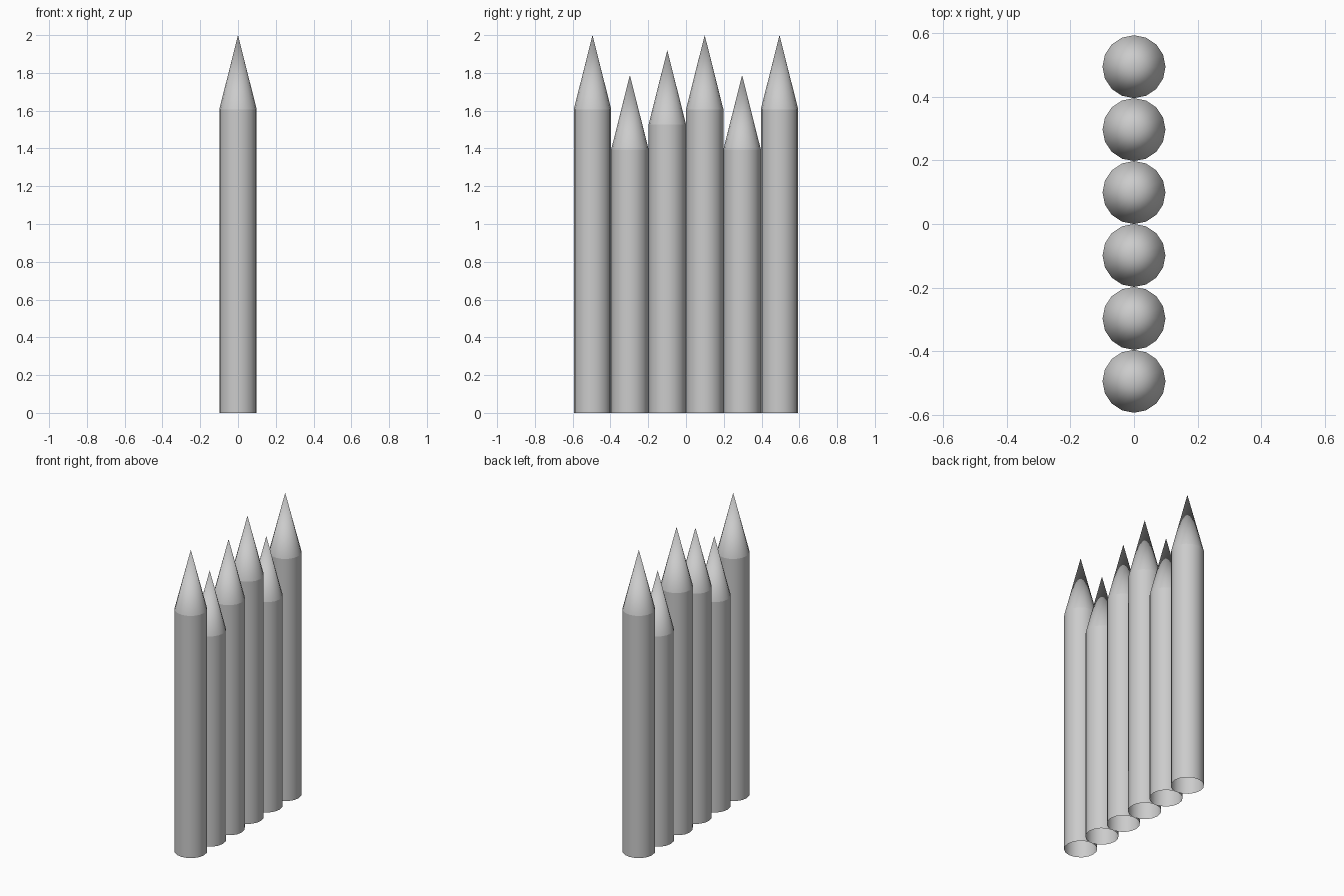
import bpy, bmesh
from math import cos, sin, tau

if "Cube" in bpy.data.objects:
    bpy.data.objects.remove(bpy.data.objects["Cube"])

SIDES, RADIUS, SPACING, TIP = 16, 0.099, 0.198, 0.393
SHOULDERS = [1.607, 1.395, 1.527, 1.607, 1.395, 1.607]  # from -y to +y


def stake(name, y, shoulder):
    bm = bmesh.new()
    ring = [(RADIUS * cos(tau * i / SIDES), RADIUS * sin(tau * i / SIDES)) for i in range(SIDES)]
    low = [bm.verts.new((a, b, 0)) for a, b in ring]
    top = [bm.verts.new((a, b, shoulder)) for a, b in ring]
    apex = bm.verts.new((0, 0, shoulder + TIP))
    for i in range(SIDES):
        j = (i + 1) % SIDES
        # open-bottomed shaft and sharpened point
        bm.faces.new((low[i], low[j], top[j], top[i])).smooth = True
        bm.faces.new((top[i], top[j], apex)).smooth = True
    # crisp shoulder between shaft and point
    for i in range(SIDES):
        bm.edges.get((top[i], top[(i + 1) % SIDES])).smooth = False
    mesh = bpy.data.meshes.new(name)
    bm.to_mesh(mesh)
    bm.free()
    obj = bpy.data.objects.new(name, mesh)
    obj.location.y = y
    bpy.context.collection.objects.link(obj)


# row of palisade stakes
for k, h in enumerate(SHOULDERS):
    stake(f"stake_{k + 1}", (k - 2.5) * SPACING, h)
